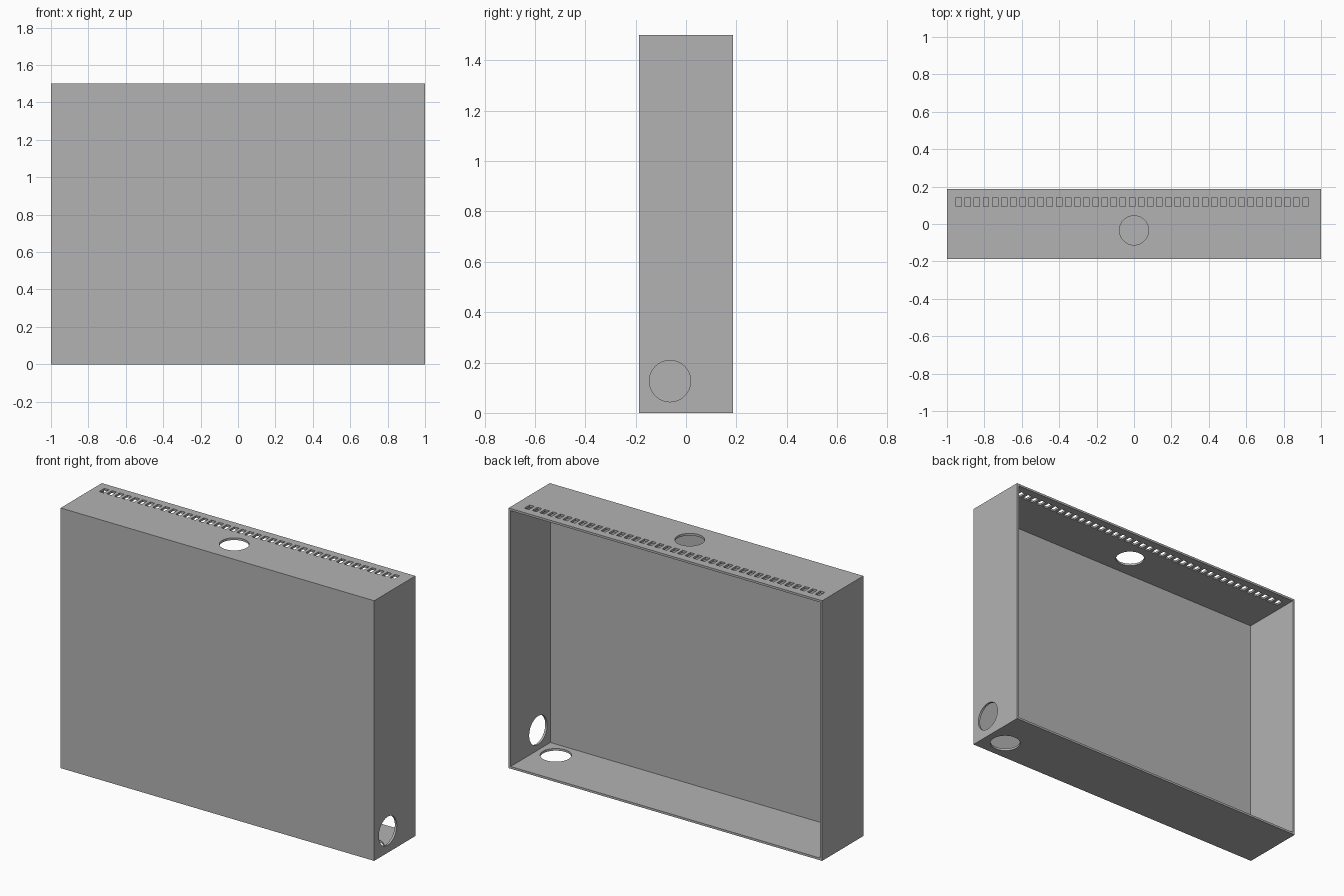
import bpy
import bmesh
from mathutils import Matrix, Vector

cube = bpy.data.objects.get("Cube")
if cube:
    bpy.data.objects.remove(cube, do_unlink=True)

W, D, H, T = 2.0, 0.375, 1.5, 0.0125   # outer size and wall thickness

grey = bpy.data.materials.new("mid grey")
grey.use_nodes = True
grey.diffuse_color = (0.45, 0.45, 0.45, 1)
grey.node_tree.nodes["Principled BSDF"].inputs["Base Color"].default_value = grey.diffuse_color


def add_box(bm, low, high):
    low, high = Vector(low), Vector(high)
    bmesh.ops.create_cube(bm, size=1, matrix=Matrix.Translation((low + high) / 2)
                          @ Matrix.Diagonal((*(high - low), 1)))


def add_drill(bm, centre, radius, axis):
    turn = Matrix.Rotation(1.5707963, 4, "Y") if axis == "X" else Matrix()
    bmesh.ops.create_cone(bm, cap_ends=True, segments=64, radius1=radius, radius2=radius,
                          depth=T * 6, matrix=Matrix.Translation(centre) @ turn)


def make_object(name, bm):
    mesh = bpy.data.meshes.new(name)
    bm.to_mesh(mesh)
    bm.free()
    mesh.materials.append(grey)
    obj = bpy.data.objects.new(name, mesh)
    bpy.context.collection.objects.link(obj)
    return obj


def cut(target, cutter):
    mod = target.modifiers.new("cut", "BOOLEAN")
    mod.operation, mod.solver, mod.object = "DIFFERENCE", "EXACT", cutter
    bpy.context.view_layer.objects.active = target
    bpy.ops.object.modifier_apply(modifier=mod.name)
    bpy.data.objects.remove(cutter, do_unlink=True)


# Solid block
bm = bmesh.new()
add_box(bm, (-W / 2, -D / 2, 0), (W / 2, D / 2, H))
case = make_object("open_back_case", bm)

# Hollow interior, open at the back
bm = bmesh.new()
add_box(bm, (-W / 2 + T, -D / 2 + T, T), (W / 2 - T, D, H - T))
cut(case, make_object("hollow_cutter", bm))

# Round cable holes and the row of vent slots
bm = bmesh.new()
add_drill(bm, (0, -0.034, H - T / 2), 0.078, "Z")
add_drill(bm, (0.875, -0.0635, T / 2), 0.082, "Z")
add_drill(bm, (W / 2 - T / 2, -0.0635, 0.126), 0.082, "X")
for i in range(39):
    x = -0.952 + i * 0.0488
    add_box(bm, (x, 0.094, H - T * 3), (x + 0.029, 0.142, H + T * 3))
cut(case, make_object("hole_cutter", bm))

bpy.ops.object.select_all(action="DESELECT")
case.select_set(True)
bpy.context.view_layer.objects.active = case
bpy.ops.object.shade_smooth_by_angle(angle=0.5)
